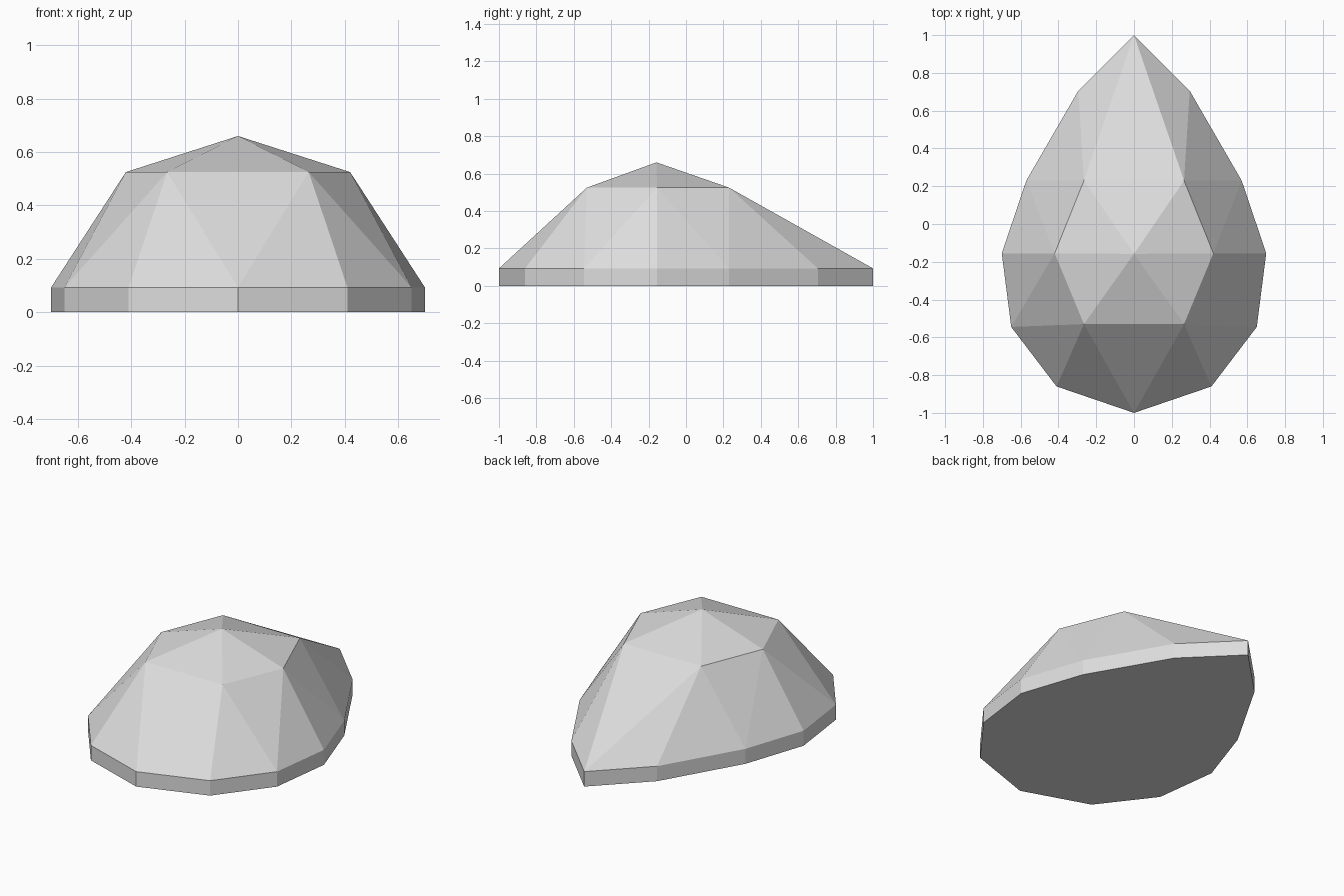
import bpy
import bmesh

cube = bpy.data.objects.get("Cube")
if cube:
    bpy.data.objects.remove(cube, do_unlink=True)

# Plain grey stone
stone = bpy.data.materials.new("light grey")
stone.use_nodes = True
grey = (0.72, 0.72, 0.72, 1)
stone.diffuse_color = grey
bsdf = stone.node_tree.nodes["Principled BSDF"]
bsdf.inputs["Base Color"].default_value = grey
bsdf.inputs["Roughness"].default_value = 0.8

RIM_Z, SHOULDER_Z, APEX_Z = 0.093, 0.525, 0.66

# Left-hand half outlines, running from the front to the back
rim_half = [(0, -1), (0.41, -0.86), (0.65, -0.545), (0.70, -0.155),
            (0.57, 0.23), (0.295, 0.705), (0, 1)]
shoulder_half = [(0.265, -0.53), (0.42, -0.155), (0.265, 0.23)]


def mirrored(half):
    """Close a half outline with its mirror image, counter-clockwise."""
    return half + [(-x, y) for x, y in reversed(half) if x > 0]


bm = bmesh.new()


def ring(half, z):
    return [bm.verts.new((x, y, z)) for x, y in mirrored(half)]


base = ring(rim_half, 0)
rim = ring(rim_half, RIM_Z)
shoulder = ring(shoulder_half, SHOULDER_Z)
apex = bm.verts.new((0, -0.158, APEX_Z))
n, m = len(rim), len(shoulder)

# Flat underside and upright girdle
bm.faces.new(base[::-1])
for i in range(n):
    j = (i + 1) % n
    bm.faces.new((base[i], base[j], rim[j], rim[i]))

# Facets: each shoulder corner fans out to three rim corners
for k in range(m):
    corner, following = shoulder[k], shoulder[(k + 1) % m]
    a, b, c = (rim[(2 * k + s) % n] for s in range(3))
    bm.faces.new((corner, a, b))
    bm.faces.new((corner, b, c))
    bm.faces.new((corner, c, following))
    bm.faces.new((corner, following, apex))

bmesh.ops.recalc_face_normals(bm, faces=bm.faces)
mesh = bpy.data.meshes.new("teardrop_gem")
bm.to_mesh(mesh)
bm.free()
mesh.materials.append(stone)
gem = bpy.data.objects.new("teardrop_gem", mesh)
bpy.context.collection.objects.link(gem)
